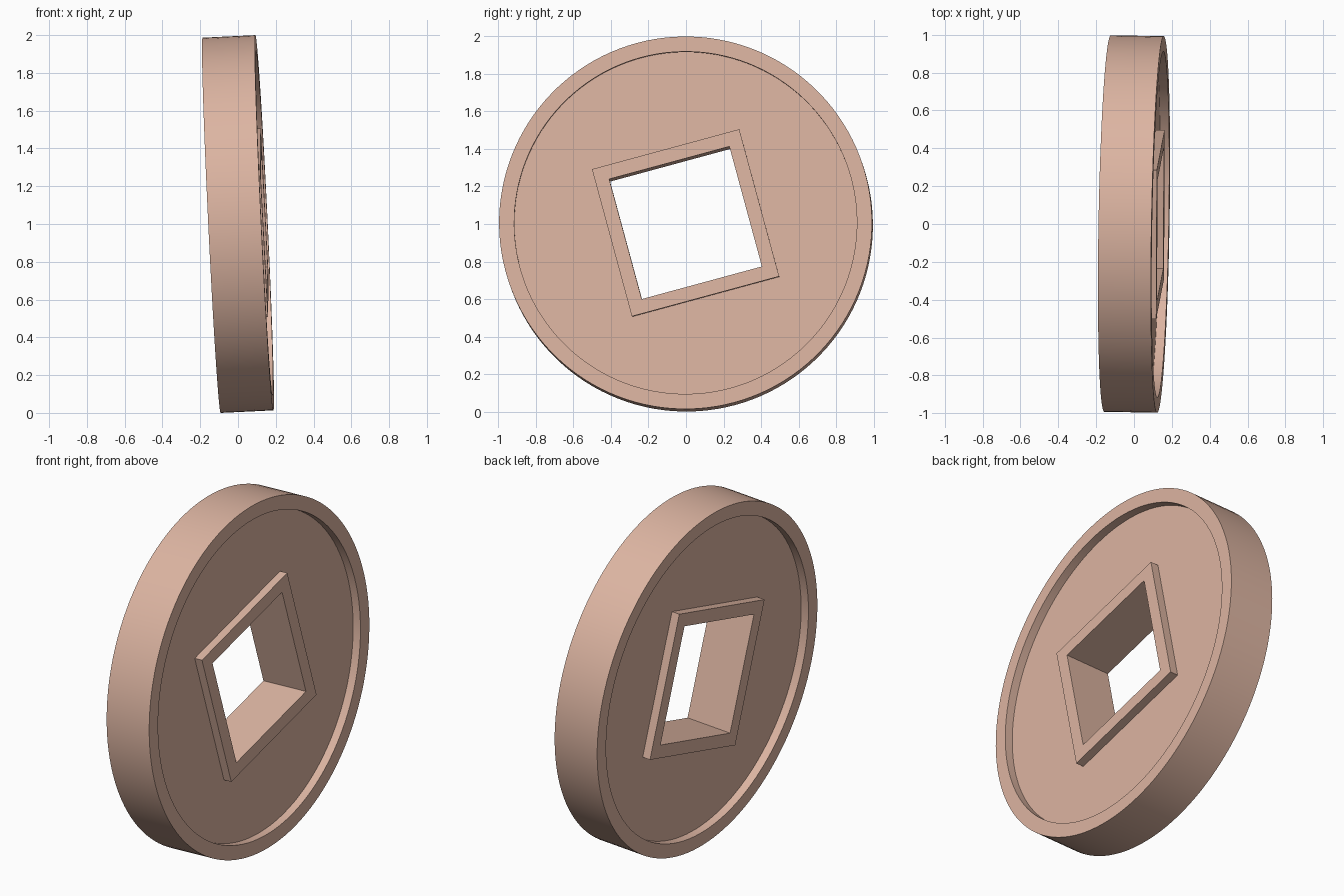
import bpy, bmesh
from math import cos, sin, pi, radians
from mathutils import Matrix, Vector

if "Cube" in bpy.data.objects:
    bpy.data.objects.remove(bpy.data.objects["Cube"])

SEG = 128
RADIUS, RIM_INNER = 0.9945, 0.914      # outer rim
FRAME, HOLE = 0.407, 0.332             # half sides of the square frame
HALF, FLOOR = 0.14, 0.092              # half thickness at rim and at recess


def circle(r):
    return lambda a: r


def square(h):
    return lambda a: h / max(abs(cos(a)), abs(sin(a)))


# closed cross-section: front face from rim to hole, then back face outward
half_section = [(circle(RADIUS), HALF), (circle(RIM_INNER), HALF),
                (circle(RIM_INNER), FLOOR), (square(FRAME), FLOOR),
                (square(FRAME), HALF), (square(HOLE), HALF)]
section = half_section + [(f, -x) for f, x in reversed(half_section)]

bm = bmesh.new()
turn = radians(15.2)
loops = []
for radius, x in section:
    loop = []
    for i in range(SEG):
        a = 2 * pi * i / SEG
        r = radius(a)
        loop.append(bm.verts.new((x, r * cos(a + turn), r * sin(a + turn))))
    loops.append(loop)
for k, loop in enumerate(loops):
    nxt = loops[(k + 1) % len(loops)]
    for i in range(SEG):
        j = (i + 1) % SEG
        bm.faces.new((loop[i], loop[j], nxt[j], nxt[i]))
bmesh.ops.recalc_face_normals(bm, faces=bm.faces[:])

# lean the disc slightly and set it on the ground
lean = Matrix.Rotation(radians(-1.0), 4, 'Z') @ Matrix.Rotation(radians(-2.75), 4, 'Y')
bm.transform(lean)
low = min(v.co.z for v in bm.verts)
bm.transform(Matrix.Translation(Vector((0, 0, -low))))

mesh = bpy.data.meshes.new("square_hole_coin")
bm.to_mesh(mesh)
bm.free()
coin = bpy.data.objects.new("square_hole_coin", mesh)
bpy.context.collection.objects.link(coin)

# warm copper-pink colour
mat = bpy.data.materials.new("copper")
mat.diffuse_color = (0.72, 0.46, 0.36, 1)
mat.use_nodes = True
mat.node_tree.nodes["Principled BSDF"].inputs["Base Color"].default_value = mat.diffuse_color
mesh.materials.append(mat)

bpy.context.view_layer.objects.active = coin
coin.select_set(True)
bpy.ops.object.shade_smooth_by_angle(angle=radians(30))
